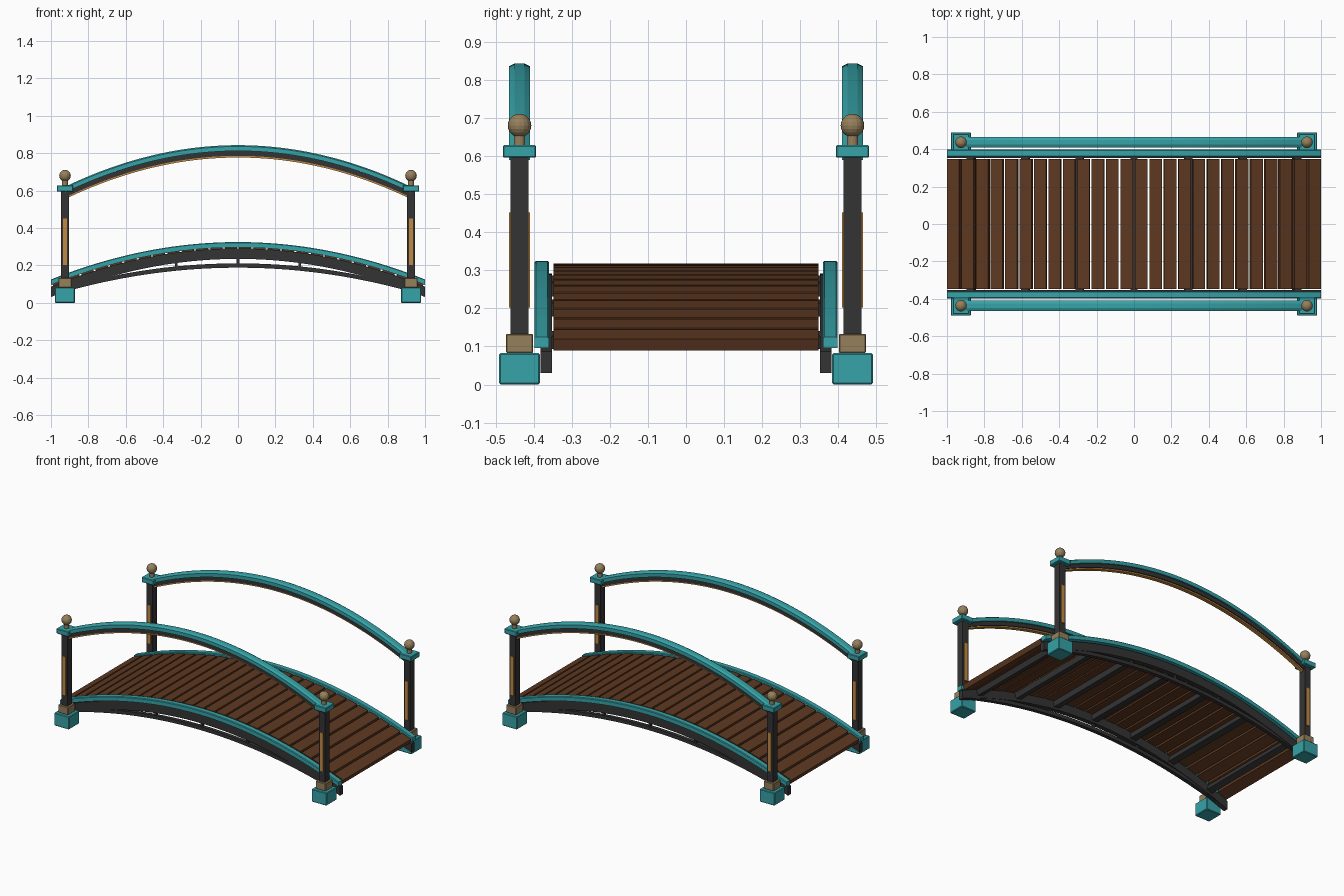
import bpy, bmesh, math
from mathutils import Matrix

if "Cube" in bpy.data.objects:
    bpy.data.objects.remove(bpy.data.objects["Cube"])


def material(name, rgb):
    m = bpy.data.materials.new(name)
    m.diffuse_color = (*rgb, 1)
    m.use_nodes = True
    m.node_tree.nodes["Principled BSDF"].inputs["Base Color"].default_value = m.diffuse_color
    return m


TEAL = material("teal paint", (0.037, 0.366, 0.392))
WOOD = material("brown wood", (0.112, 0.040, 0.015))
DARK = material("dark iron", (0.034, 0.034, 0.034))
STONE = material("tan stone", (0.305, 0.216, 0.107))
GOLD = material("golden trim", (0.552, 0.254, 0.054))

DECK_DROP = 0.2     # fall of the deck arch at x = 1
RAIL_DROP = 0.26    # fall of the handrail arch at x = 1


def finish(bm, name, mat):
    bmesh.ops.recalc_face_normals(bm, faces=bm.faces)
    me = bpy.data.meshes.new(name)
    bm.to_mesh(me)
    bm.free()
    me.materials.append(mat)
    ob = bpy.data.objects.new(name, me)
    bpy.context.collection.objects.link(ob)
    return ob


def add_box(bm, centre, size, tilt=0.0):
    mat = (Matrix.Translation(centre) @ Matrix.Rotation(tilt, 4, 'Y')
           @ Matrix.Diagonal((*size, 1)))
    bmesh.ops.create_cube(bm, size=1, matrix=mat)


def box(name, mat, centre, size, bevel=0.0):
    bm = bmesh.new()
    add_box(bm, centre, size)
    if bevel:
        bmesh.ops.bevel(bm, geom=bm.edges[:], offset=bevel, segments=1,
                        affect='EDGES')
    return finish(bm, name, mat)


def arch(name, mat, profile, half, drop, steps=40):
    """Sweep a (y, z) profile along x over an arch."""
    bm = bmesh.new()
    rings = []
    for i in range(steps + 1):
        x = half * (2 * i / steps - 1)
        rings.append([bm.verts.new((x, y, z - drop * x * x)) for y, z in profile])
    n = len(profile)
    for a, b in zip(rings, rings[1:]):
        for j in range(n):
            k = (j + 1) % n
            bm.faces.new((a[j], a[k], b[k], b[j]))
    bm.faces.new(rings[0])
    bm.faces.new(rings[-1])
    return finish(bm, name, mat)


def rect(y, half_width, z0, z1, chamfer=0.0):
    a, b, c = y - half_width, y + half_width, chamfer
    if not c:
        return [(a, z0), (b, z0), (b, z1), (a, z1)]
    return [(a, z0), (b, z0), (b, z1 - c), (b - c, z1), (a + c, z1), (a, z1 - c)]


# Deck planks, tilted to follow the arch
bm = bmesh.new()
COUNT = 26
pitch = 2 / COUNT
for i in range(COUNT):
    x = -1 + pitch * (i + 0.5)
    tilt = math.atan(2 * DECK_DROP * x)
    add_box(bm, (x, 0, 0.302 - DECK_DROP * x * x),
            ((pitch - 0.012) / math.cos(tilt), 0.696, 0.032), tilt)
finish(bm, "deck_planks", WOOD)

# Cross beams under the deck
bm = bmesh.new()
for i in range(-3, 4):
    x = 0.29 * i
    add_box(bm, (x, 0, 0.268 - DECK_DROP * x * x), (0.04, 0.714, 0.036),
            math.atan(2 * DECK_DROP * x))
finish(bm, "cross_beams", DARK)

for side, label in ((-1, "front"), (1, "back")):
    # Side beams, lower chord and struts
    y = side * 0.367
    arch(label + "_beam", DARK, rect(y, 0.015, 0.235, 0.291), 1.0, 0.204)
    arch(label + "_lower_chord", DARK, rect(y, 0.012, 0.188, 0.211), 0.92, 0.15)
    bm = bmesh.new()
    for x in (-0.33, 0, 0.33):
        add_box(bm, (x, y, 0.225 - 0.17 * x * x), (0.014, 0.014, 0.045))
    finish(bm, label + "_struts", DARK)

    # Painted curb along the deck edge
    arch(label + "_curb", TEAL, rect(side * 0.379, 0.019, 0.296, 0.325, 0.004),
         1.0, DECK_DROP)

    # Handrail: painted cap, dark core, golden strip
    y = side * 0.437
    arch(label + "_handrail", TEAL,
         [(y - 0.027, 0.812), (y + 0.027, 0.812), (y + 0.027, 0.836),
          (y + 0.013, 0.843), (y - 0.013, 0.843), (y - 0.027, 0.836)],
         0.925, RAIL_DROP)
    arch(label + "_rail_core", DARK, rect(y, 0.018, 0.786, 0.812), 0.92, RAIL_DROP)
    arch(label + "_rail_trim", GOLD, rect(y, 0.012, 0.777, 0.786), 0.92, RAIL_DROP)

    # Posts at each end
    for end, where in ((-1, "left"), (1, "right")):
        x = end * 0.925
        tag = f"{label}_{where}_"
        box(tag + "footing", TEAL, (x, y, 0.0415), (0.107, 0.107, 0.083), 0.004)
        box(tag + "plinth", STONE, (x, y, 0.108), (0.072, 0.072, 0.05), 0.003)
        box(tag + "post", DARK, (x, y, 0.365), (0.044, 0.047, 0.47))
        for face in (-1, 1):
            box(tag + "post_inlay", GOLD, (x, y + face * 0.0245, 0.327),
                (0.023, 0.007, 0.25))
        box(tag + "post_cap", TEAL, (x, y, 0.612), (0.087, 0.087, 0.033), 0.003)
        bm = bmesh.new()
        bmesh.ops.create_cone(bm, cap_ends=True, segments=12, radius1=0.015,
                              radius2=0.015, depth=0.03,
                              matrix=Matrix.Translation((x, y, 0.643)))
        finish(bm, tag + "finial_neck", STONE)
        bm = bmesh.new()
        bmesh.ops.create_uvsphere(bm, u_segments=16, v_segments=10, radius=0.031,
                                  matrix=Matrix.Translation((x, y, 0.68)))
        finish(bm, tag + "finial_ball", STONE)
